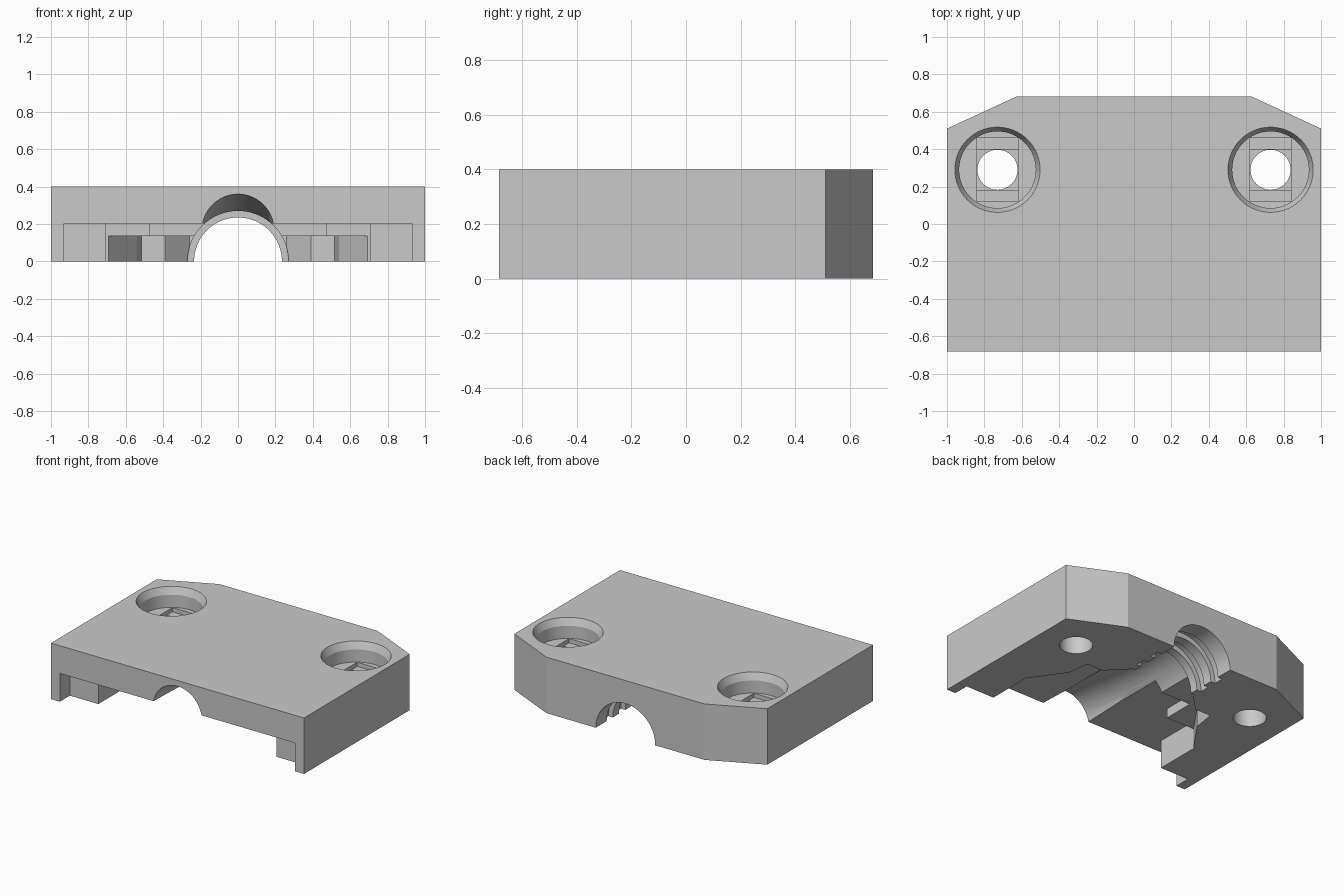
import bpy
import bmesh
import math
from mathutils import Vector

cube = bpy.data.objects.get("Cube")
if cube:
    bpy.data.objects.remove(cube, do_unlink=True)

grey = bpy.data.materials.new("plain_grey")
grey.use_nodes = True
colour = (0.59, 0.59, 0.59, 1)
grey.diffuse_color = colour
grey.node_tree.nodes["Principled BSDF"].inputs["Base Color"].default_value = colour


def make_object(name, bm):
    bm.normal_update()
    bmesh.ops.recalc_face_normals(bm, faces=bm.faces)
    mesh = bpy.data.meshes.new(name)
    bm.to_mesh(mesh)
    bm.free()
    mesh.materials.append(grey)
    obj = bpy.data.objects.new(name, mesh)
    bpy.context.collection.objects.link(obj)
    return obj


def prism(name, outline, low, high):
    """Extrude a flat outline between two heights."""
    bm = bmesh.new()
    face = bm.faces.new([bm.verts.new((x, y, low)) for x, y in outline])
    moved = bmesh.ops.extrude_face_region(bm, geom=[face])["geom"]
    verts = [v for v in moved if isinstance(v, bmesh.types.BMVert)]
    bmesh.ops.translate(bm, verts=verts, vec=(0, 0, high - low))
    # The extrusion may keep or drop the starting face; close it if dropped
    bmesh.ops.holes_fill(bm, edges=[e for e in bm.edges if e.is_boundary])
    return make_object(name, bm)


def mirrored(half):
    """Complete a +x half outline with its mirror image."""
    return half + [(-x, y) for x, y in reversed(half)]


def rod(name, start, end, r1, r2=None, sides=64):
    """Cylinder or cone between two points."""
    a, b = Vector(start), Vector(end)
    bm = bmesh.new()
    bmesh.ops.create_cone(bm, cap_ends=True, segments=sides, radius1=r1,
                          radius2=r1 if r2 is None else r2, depth=(b - a).length)
    turn = (b - a).to_track_quat('Z', 'Y')
    for v in bm.verts:
        v.co = turn @ v.co + (a + b) / 2
    return make_object(name, bm)


def rectangle(cx, cy, w, d):
    return [(cx - w, cy - d), (cx + w, cy - d), (cx + w, cy + d), (cx - w, cy + d)]


# Block with chamfered back corners
body = prism("clamp_block", mirrored([(1, -0.683), (1, 0.51), (0.625, 0.683)]), 0, 0.4)
cutters = []

# Tall front recess with a stepped back edge
cutters.append(prism("front_recess", mirrored(
    [(0.93, -0.8), (0.93, -0.57), (0.705, -0.57), (0.705, -0.23),
     (0.47, -0.23), (0.47, 0)]), -0.1, 0.202))

# Shallow recess narrowing towards the channel
cutters.append(prism("inner_recess", mirrored(
    [(0.7, -0.5), (0.7, -0.24), (0.54, -0.01), (0.515, 0.15),
     (0.39, 0.15), (0.26, 0.28)]), -0.1, 0.135))

# Cable channel with ribs at the back and a rising flare at the front
cutters.append(rod("channel", (0, -0.6, 0), (0, 0.29, 0), 0.27))
cutters.append(rod("rib_bore", (0, 0.1, 0), (0, 0.9, 0), 0.235))
for y in (0.35, 0.49):
    cutters.append(rod("rib_groove", (0, y, 0), (0, y + 0.07, 0), 0.27))
cutters.append(rod("flare", (0, -0.88, 0.19), (0, 0.2, 0.053), 0.193))

# Screw holes: chamfered counterbore, slot, square pocket and through hole
for side in (-1, 1):
    x, y = side * 0.73, 0.29
    cutters.append(rod("chamfer", (x, y, 0.35), (x, y, 0.41), 0.205, 0.2326))
    cutters.append(rod("counterbore", (x, y, 0.26), (x, y, 0.38), 0.205))
    cutters.append(prism("slot", rectangle(x, y, 0.11, 0.17), 0.23, 0.3))
    cutters.append(prism("pocket", rectangle(x, y, 0.109, 0.108), 0.2, 0.29))
    cutters.append(rod("screw_hole", (x, y, -0.1), (x, y, 0.28), 0.107))

# Cut everything out, then drop the helpers
for cutter in cutters:
    cutter.hide_render = True
    mod = body.modifiers.new(cutter.name, 'BOOLEAN')
    mod.operation = 'DIFFERENCE'
    mod.solver = 'EXACT'
    mod.object = cutter
bpy.context.view_layer.update()
evaluated = body.evaluated_get(bpy.context.evaluated_depsgraph_get())
result = bpy.data.meshes.new_from_object(evaluated)
body.modifiers.clear()
body.data = result
for cutter in cutters:
    bpy.data.objects.remove(cutter, do_unlink=True)

bpy.ops.object.select_all(action='DESELECT')
body.select_set(True)
bpy.context.view_layer.objects.active = body
bpy.ops.object.shade_smooth_by_angle(angle=math.radians(20))
